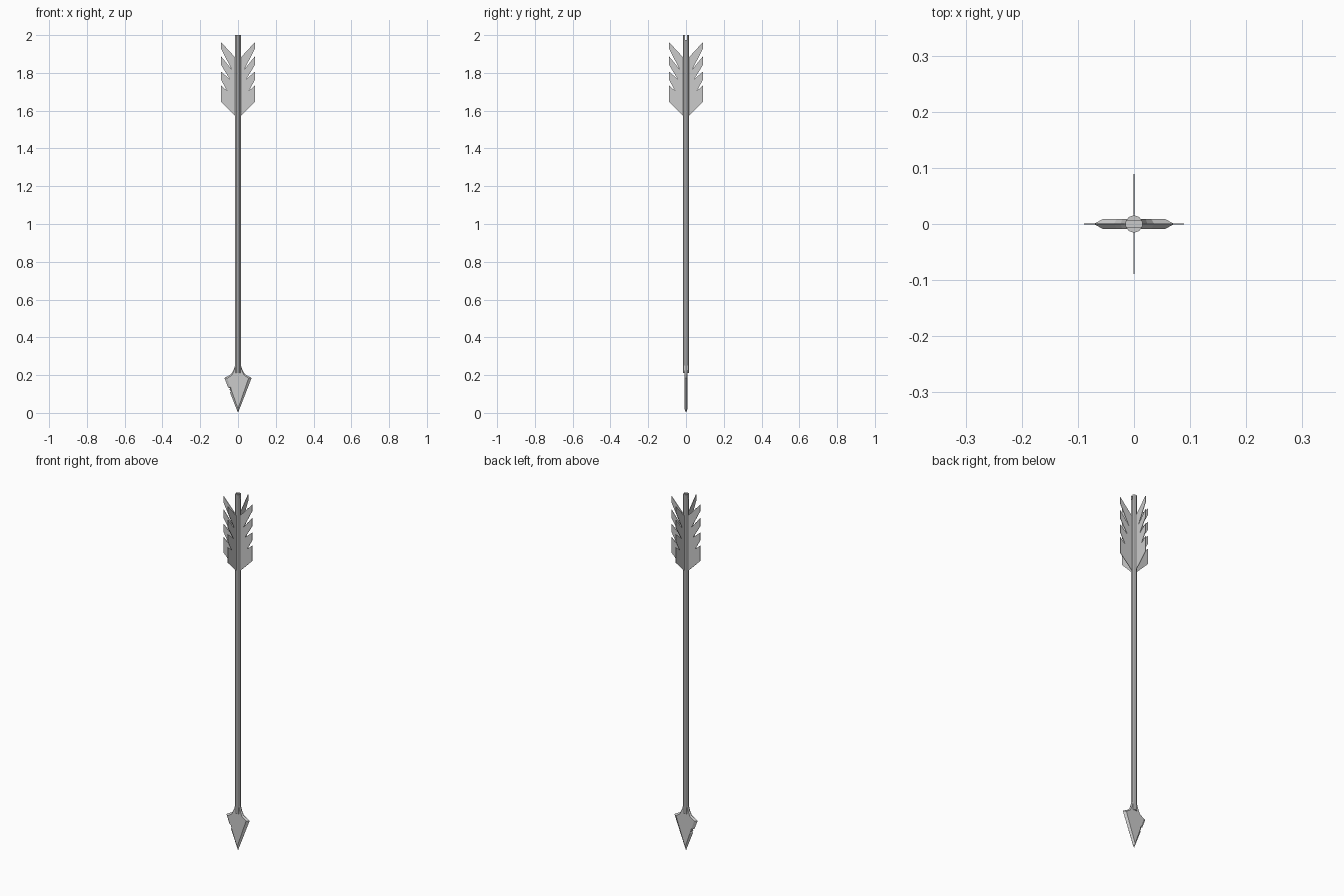
import bpy, bmesh, math

if "Cube" in bpy.data.objects:
    bpy.data.objects.remove(bpy.data.objects["Cube"])


def make_object(name, bm):
    bmesh.ops.recalc_face_normals(bm, faces=bm.faces[:])
    mesh = bpy.data.meshes.new(name)
    bm.to_mesh(mesh)
    bm.free()
    obj = bpy.data.objects.new(name, mesh)
    bpy.context.collection.objects.link(obj)
    return obj


def plate(name, outer, inner, half):
    """Flat plate in XZ: outer outline at y=0, inner outline at y=+-half."""
    bm = bmesh.new()
    rings = [[bm.verts.new((x, y, z)) for x, z in pts]
             for pts, y in ((inner, -half), (outer, 0), (inner, half))]
    n = len(outer)
    for a, b in zip(rings, rings[1:]):
        for i in range(n):
            j = (i + 1) % n
            bm.faces.new((a[i], a[j], b[j], b[i]))
    bm.faces.new(rings[0])
    bm.faces.new(rings[2][::-1])
    return make_object(name, bm)


# Shaft with a string slot in its upper end
bpy.ops.mesh.primitive_cylinder_add(vertices=10, radius=0.0155, depth=1.79,
                                    location=(0, 0, 1.105))
shaft = bpy.context.object
shaft.name = "shaft"

bpy.ops.mesh.primitive_cube_add(size=1, location=(0, 0, 2.0))
slot = bpy.context.object
slot.name = "string_slot_cutter"
slot.scale = (0.1, 0.010, 0.05)
slot.hide_render = True
slot.display_type = 'WIRE'
cut = shaft.modifiers.new("string_slot", 'BOOLEAN')
cut.object = slot
cut.solver = 'EXACT'

# Arrowhead: bevelled blade with a chipped left edge
outer = [(0, 0), (0.072, 0.185), (0.036, 0.205), (0.024, 0.225), (0.013, 0.258),
         (-0.013, 0.258), (-0.024, 0.225), (-0.036, 0.205), (-0.072, 0.185),
         (-0.053, 0.136), (-0.041, 0.129), (-0.046, 0.125), (-0.037, 0.113),
         (-0.043, 0.110)]
inner = [(0, 0.022), (0.056, 0.183), (0.031, 0.201), (0.021, 0.222), (0.011, 0.256),
         (-0.011, 0.256), (-0.021, 0.222), (-0.031, 0.201), (-0.056, 0.183),
         (-0.041, 0.138), (-0.036, 0.129), (-0.036, 0.124), (-0.033, 0.114),
         (-0.031, 0.109)]
plate("arrowhead", outer, inner, 0.0085)

# Four feather vanes around the shaft
vane = [(0.010, 1.572), (0.018, 1.575), (0.089, 1.646), (0.089, 1.735),
        (0.056, 1.704), (0.066, 1.727), (0.089, 1.700), (0.089, 1.762)]
vane = [(0.010, 1.572), (0.018, 1.575), (0.089, 1.646), (0.089, 1.696),
        (0.057, 1.708), (0.089, 1.735)]
vane = [(0.010, 1.572), (0.018, 1.575), (0.089, 1.646),
        (0.089, 1.733), (0.057, 1.704),
        (0.089, 1.762), (0.089, 1.806), (0.043, 1.766),
        (0.089, 1.841), (0.089, 1.887), (0.033, 1.818),
        (0.089, 1.926), (0.089, 1.962), (0.018, 1.885), (0.010, 1.885)]
for i in range(4):
    bm = bmesh.new()
    sides = [[bm.verts.new((x, y, z)) for x, z in vane] for y in (-0.0013, 0.0013)]
    n = len(vane)
    for k in range(n):
        m = (k + 1) % n
        bm.faces.new((sides[0][k], sides[0][m], sides[1][m], sides[1][k]))
    bm.faces.new(sides[0])
    bm.faces.new(sides[1][::-1])
    feather = make_object(f"feather_vane_{i + 1}", bm)
    feather.rotation_euler.z = i * math.pi / 2
